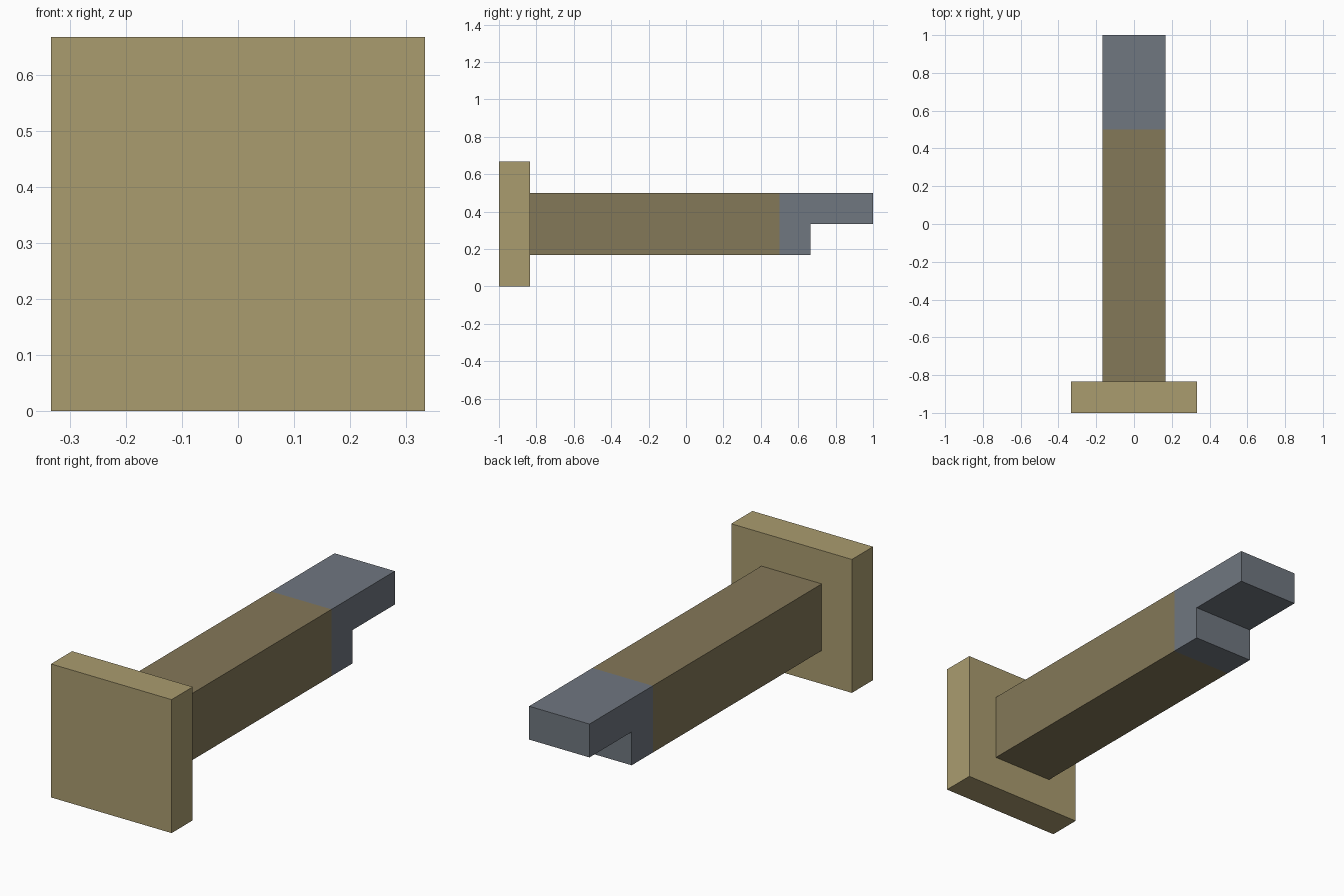
import bpy, bmesh
from mathutils import Vector

cube = bpy.data.objects.get("Cube")
if cube:
    bpy.data.objects.remove(cube, do_unlink=True)

U = 1 / 6  # one block unit


def material(name, colour):
    m = bpy.data.materials.new(name)
    m.use_nodes = True
    m.diffuse_color = (*colour, 1)
    bsdf = next(n for n in m.node_tree.nodes if n.type == 'BSDF_PRINCIPLED')
    bsdf.inputs["Base Color"].default_value = (*colour, 1)
    return m


tan = material("tan", (0.402, 0.332, 0.159))
brown = material("brown", (0.231, 0.188, 0.098))
grey = material("slate grey", (0.162, 0.184, 0.216))


def extruded(profile, half_width):
    """Extrude a (y, z) side profile, in block units, across x."""
    bm = bmesh.new()
    face = bm.faces.new([bm.verts.new((-half_width * U, y * U, z * U)) for y, z in profile])
    out = bmesh.ops.extrude_face_region(bm, geom=[face])
    moved = [v for v in out["geom"] if isinstance(v, bmesh.types.BMVert)]
    bmesh.ops.translate(bm, verts=moved, vec=(2 * half_width * U, 0, 0))
    bmesh.ops.recalc_face_normals(bm, faces=bm.faces)
    return bm


def finish(bm, name, *materials):
    mesh = bpy.data.meshes.new(name)
    bm.to_mesh(mesh)
    bm.free()
    for m in materials:
        mesh.materials.append(m)
    obj = bpy.data.objects.new(name, mesh)
    bpy.context.collection.objects.link(obj)
    return obj


# Square end plate
finish(extruded([(-6, 0), (-5, 0), (-5, 4), (-6, 4)], 2), "end_plate", tan)

# Square shaft with a notched tip, split where the colour changes
shaft = extruded([(-5, 1), (4, 1), (4, 2), (6, 2), (6, 3), (-5, 3)], 1)
split = 3 * U
bmesh.ops.bisect_plane(shaft, geom=shaft.verts[:] + shaft.edges[:] + shaft.faces[:],
                       plane_co=Vector((0, split, 0)), plane_no=Vector((0, 1, 0)))
for f in shaft.faces:
    f.material_index = int(f.calc_center_median().y > split)
finish(shaft, "shaft_with_notched_tip", brown, grey)
